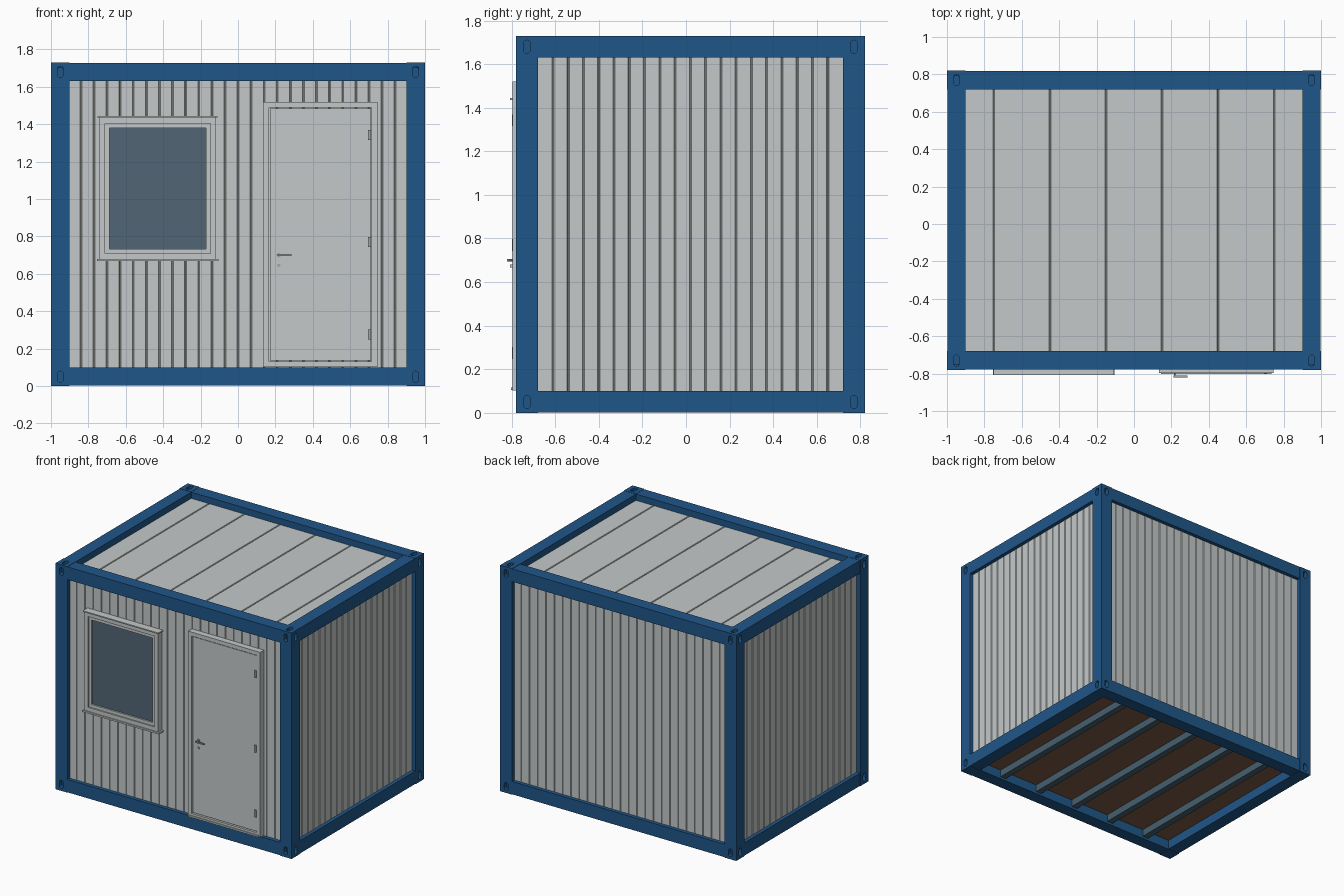
import bpy, bmesh, math
from mathutils import Matrix

if "Cube" in bpy.data.objects:
    bpy.data.objects.remove(bpy.data.objects["Cube"])


def material(name, hex_colour):
    rgb = [int(hex_colour[i:i + 2], 16) / 255 for i in (0, 2, 4)]
    m = bpy.data.materials.new(name)
    m.diffuse_color = [((c + 0.055) / 1.055) ** 2.4 for c in rgb] + [1]
    m.use_nodes = True
    m.node_tree.nodes["Principled BSDF"].inputs["Base Color"].default_value = m.diffuse_color
    return m


BLUE = material("frame blue", "1f5689")
PANEL = material("panel light grey", "c5c9c9")
GLASS = material("window glass", "516575")
FLOOR = material("floor brown", "7a5a46")
STEEL = material("joist steel", "45606e")
METAL = material("handle metal", "a4a8aa")


def finish(name, bm, mat):
    bmesh.ops.recalc_face_normals(bm, faces=bm.faces)
    me = bpy.data.meshes.new(name)
    bm.to_mesh(me)
    bm.free()
    me.materials.append(mat)
    ob = bpy.data.objects.new(name, me)
    bpy.context.collection.objects.link(ob)
    return ob


def boxes(name, mat, *spans):
    """Each span is x0, x1, y0, y1, z0, z1."""
    bm = bmesh.new()
    for x0, x1, y0, y1, z0, z1 in spans:
        m = Matrix.Translation(((x0 + x1) / 2, (y0 + y1) / 2, (z0 + z1) / 2))
        bmesh.ops.create_cube(bm, size=1, matrix=m @ Matrix.Diagonal((x1 - x0, y1 - y0, z1 - z0, 1)))
    return finish(name, bm, mat)


def prism(bm, pts, height, matrix):
    """Extrude an xy outline along local z, then place it."""
    verts = [bm.verts.new((x, y, 0)) for x, y in pts]
    face = bm.faces.new(verts)
    top = bmesh.ops.extrude_face_region(bm, geom=[face])["geom"]
    moved = [v for v in top if isinstance(v, bmesh.types.BMVert)]
    bmesh.ops.translate(bm, verts=moved, vec=(0, 0, height))
    bmesh.ops.transform(bm, matrix=matrix, verts=verts + moved)


def ring(name, mat, x0, x1, z0, z1, w, y0, y1):
    """Rectangular frame on the front."""
    return boxes(name, mat, (x0, x0 + w, y0, y1, z0, z1), (x1 - w, x1, y0, y1, z0, z1),
                 (x0 + w, x1 - w, y0, y1, z0, z0 + w), (x0 + w, x1 - w, y0, y1, z1 - w, z1))


Y0, Y1, H, W = -0.78, 0.82, 1.73, 0.10
YC = (Y0 + Y1) / 2

# corner posts
posts = boxes("corner_posts", BLUE, *[
    (x, x + W, y, y + W, 0, H) for x in (-1, 1 - W) for y in (Y0, Y1 - W)])

# oval lifting slots cut into the post ends
bm = bmesh.new()
slot = []
for i in range(14):
    a = math.pi * (i if i < 7 else i - 1) / 6
    slot.append((0.016 * math.cos(a), 0.016 * math.sin(a) + (0.014 if i < 7 else -0.014)))
FLAT = Matrix.Rotation(math.pi / 2, 4, 'X')
TURN = Matrix.Rotation(math.pi / 2, 4, 'Z')
for x in (-1, 1):
    for y in (Y0, Y1):
        xc, yc = x * 0.95, y + (0.05 if y < 0 else -0.05)
        prism(bm, slot, 0.06, Matrix.Translation((xc, yc, H - 0.03)))
        for z in (0.05, H - 0.05):
            prism(bm, slot, 0.06, Matrix.Translation((xc, y + 0.03, z)) @ FLAT)
            prism(bm, slot, 0.06, Matrix.Translation((x - 0.03, yc, z)) @ TURN @ FLAT)
cutter = finish("slot_cutter", bm, BLUE)
cutter.hide_render = True
mod = posts.modifiers.new("slots", 'BOOLEAN')
mod.operation, mod.solver, mod.object = 'DIFFERENCE', 'EXACT', cutter
bpy.context.view_layer.objects.active = posts
bpy.ops.object.modifier_apply(modifier="slots")
bpy.data.objects.remove(cutter)

# beams between the posts
e = 0.002
for label, z0, z1 in (("bottom", e, W), ("top", H - W, H - e)):
    boxes(label + "_beams", BLUE,
          (-0.9, 0.9, Y0 + e, Y0 + W, z0, z1), (-0.9, 0.9, Y1 - W, Y1 - e, z0, z1),
          (-1 + e, -0.9, Y0 + W, Y1 - W, z0, z1), (0.9, 1 - e, Y0 + W, Y1 - W, z0, z1))


# grooved cladding panels
def cladding(name, length, height, count, pitch, matrix):
    pts = [(-length / 2, 0)]
    for i in range(count):
        u = (i - (count - 1) / 2) * pitch
        pts += [(u - 0.005, 0), (u - 0.002, 0.005), (u + 0.002, 0.005), (u + 0.005, 0)]
    pts += [(length / 2, 0), (length / 2, 0.04), (-length / 2, 0.04)]
    bm = bmesh.new()
    prism(bm, pts, height, matrix)
    finish(name, bm, PANEL)


inset, wall_h = 0.03, H - 2 * W
for name, length, n, angle, x, y in (
        ("front_wall", 1.8, 25, 0, 0, Y0 + inset), ("back_wall", 1.8, 25, 180, 0, Y1 - inset),
        ("right_wall", 1.4, 19, 90, 1 - inset, YC), ("left_wall", 1.4, 19, -90, inset - 1, YC)):
    cladding(name, length, wall_h, n, 0.07,
             Matrix.Translation((x, y, W)) @ Matrix.Rotation(math.radians(angle), 4, 'Z'))
cladding("roof", 1.8, 1.4, 6, 0.3,
         Matrix.Translation((0, Y0 + W, 1.68)) @ Matrix.Rotation(-math.pi / 2, 4, 'X'))

# floor and joists
boxes("floor", FLOOR, (-0.9, 0.9, Y0 + W, Y1 - W, 0.075, 0.1))
boxes("floor_joists", STEEL, *[
    (x - 0.025, x + 0.025, Y0 + W, Y1 - W, 0.02, 0.075) for x in (-0.68, -0.34, 0, 0.34, 0.68)])

# window
ring("window_frame", PANEL, -0.742, -0.118, 0.68, 1.435, 0.03, -0.797, -0.75)
ring("window_sash", PANEL, -0.712, -0.148, 0.71, 1.405, 0.024, -0.787, -0.75)
boxes("window_glass", GLASS, (-0.69, -0.17, -0.775, -0.752, 0.73, 1.385))
boxes("window_sill_and_cap", PANEL, (-0.755, -0.105, -0.807, -0.75, 0.668, 0.68),
      (-0.75, -0.11, -0.807, -0.75, 1.435, 1.444))

# door
ring("door_frame", PANEL, 0.135, 0.745, 0.102, 1.52, 0.03, -0.796, -0.75)
boxes("door_leaf", PANEL, (0.17, 0.71, -0.789, -0.75, 0.138, 1.484))
boxes("door_threshold", PANEL, (0.145, 0.735, -0.803, -0.79, 0.104, 0.116))
boxes("door_hinges", METAL, *[
    (0.696, 0.712, -0.799, -0.785, z - 0.027, z + 0.027) for z in (0.275, 0.77, 1.342)])

# door handle with round plates and lever
bm = bmesh.new()
for z, r, depth in ((0.70, 0.012, 0.006), (0.70, 0.005, 0.028), (0.645, 0.009, 0.006)):
    circle = [(r * math.cos(math.tau * i / 16), r * math.sin(math.tau * i / 16)) for i in range(16)]
    prism(bm, circle, depth, Matrix.Translation((0.218, -0.788, z)) @ FLAT)
finish("handle_plates", bm, METAL)
boxes("handle_lever", METAL, (0.212, 0.286, -0.82, -0.811, 0.695, 0.705))
